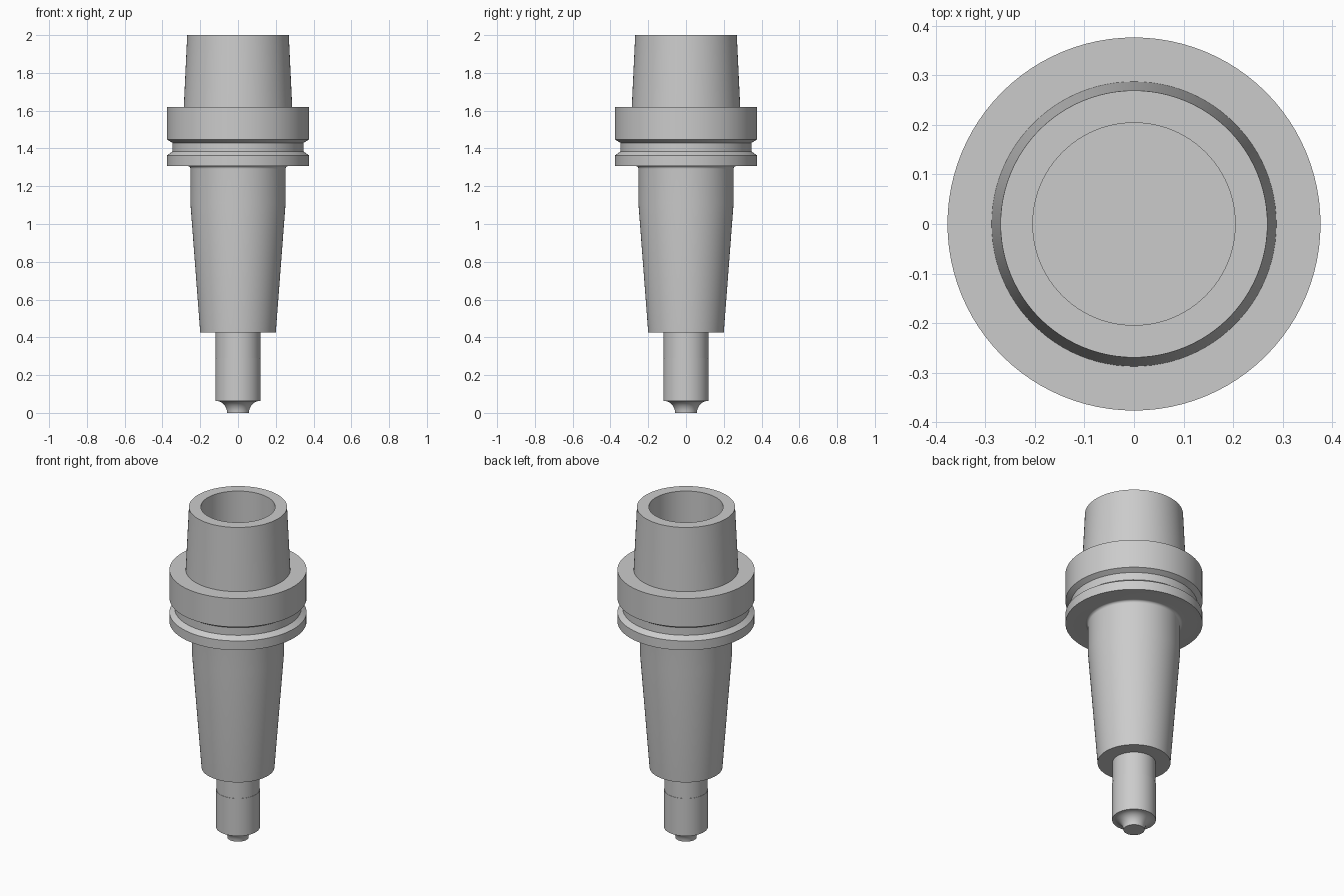
import bpy
import math

SEGMENTS = 96

cube = bpy.data.objects.get("Cube")
if cube:
    bpy.data.objects.remove(cube, do_unlink=True)

# Single steel colour
steel = bpy.data.materials.new("steel_grey")
steel.use_nodes = True
steel.diffuse_color = (0.6, 0.6, 0.6, 1)
steel.node_tree.nodes["Principled BSDF"].inputs["Base Color"].default_value = (0.6, 0.6, 0.6, 1)


def lathe(name, profile):
    """Revolve (radius, height) points, listed from bottom axis to top axis, around z."""
    verts, faces, rings = [], [], []
    for r, z in profile:
        start = len(verts)
        count = 1 if r == 0 else SEGMENTS
        for i in range(count):
            a = 2 * math.pi * i / SEGMENTS
            verts.append((r * math.cos(a), r * math.sin(a), z))
        rings.append([start + i % count for i in range(SEGMENTS)])
    for low, high in zip(rings, rings[1:]):
        for i in range(SEGMENTS):
            j = (i + 1) % SEGMENTS
            quad = (low[i], low[j], high[j], high[i])
            faces.append(tuple(dict.fromkeys(quad)))
    mesh = bpy.data.meshes.new(name)
    mesh.from_pydata(verts, [], faces)
    mesh.materials.append(steel)
    obj = bpy.data.objects.new(name, mesh)
    bpy.context.collection.objects.link(obj)
    bpy.ops.object.select_all(action="DESELECT")
    obj.select_set(True)
    bpy.context.view_layer.objects.active = obj
    bpy.ops.object.shade_smooth_by_angle(angle=math.radians(30))
    return obj


def fillet(cr, cz, rr, rz, start, end, steps=8):
    """Elliptical arc of profile points, angles in degrees."""
    angles = [math.radians(start + (end - start) * i / steps) for i in range(steps + 1)]
    return [(cr + rr * math.cos(a), cz + rz * math.sin(a)) for a in angles]


# Holder: tapered nose, fillet, grooved flange, hollow shank
lathe("tool_holder", [
    (0, 0.425), (0.2, 0.425), (0.252, 1.11),
    *fillet(0.267, 1.292, 0.015, 0.015, 180, 90),
    (0.376, 1.307), (0.376, 1.363), (0.347, 1.384),
    (0.347, 1.43), (0.376, 1.447), (0.376, 1.62),
    (0.287, 1.62), (0.269, 2.0),
    (0.204, 2.0), (0.204, 1.6), (0, 1.6),
])

# Cutter: narrow tip flaring through a concave fillet into the shank
lathe("cutting_tool", [
    (0, 0),
    *fillet(0.115, 0, 0.057, 0.063, 180, 90),
    (0.12, 0.063), (0.12, 0.29), (0.118, 0.29), (0.118, 0.425),
])
